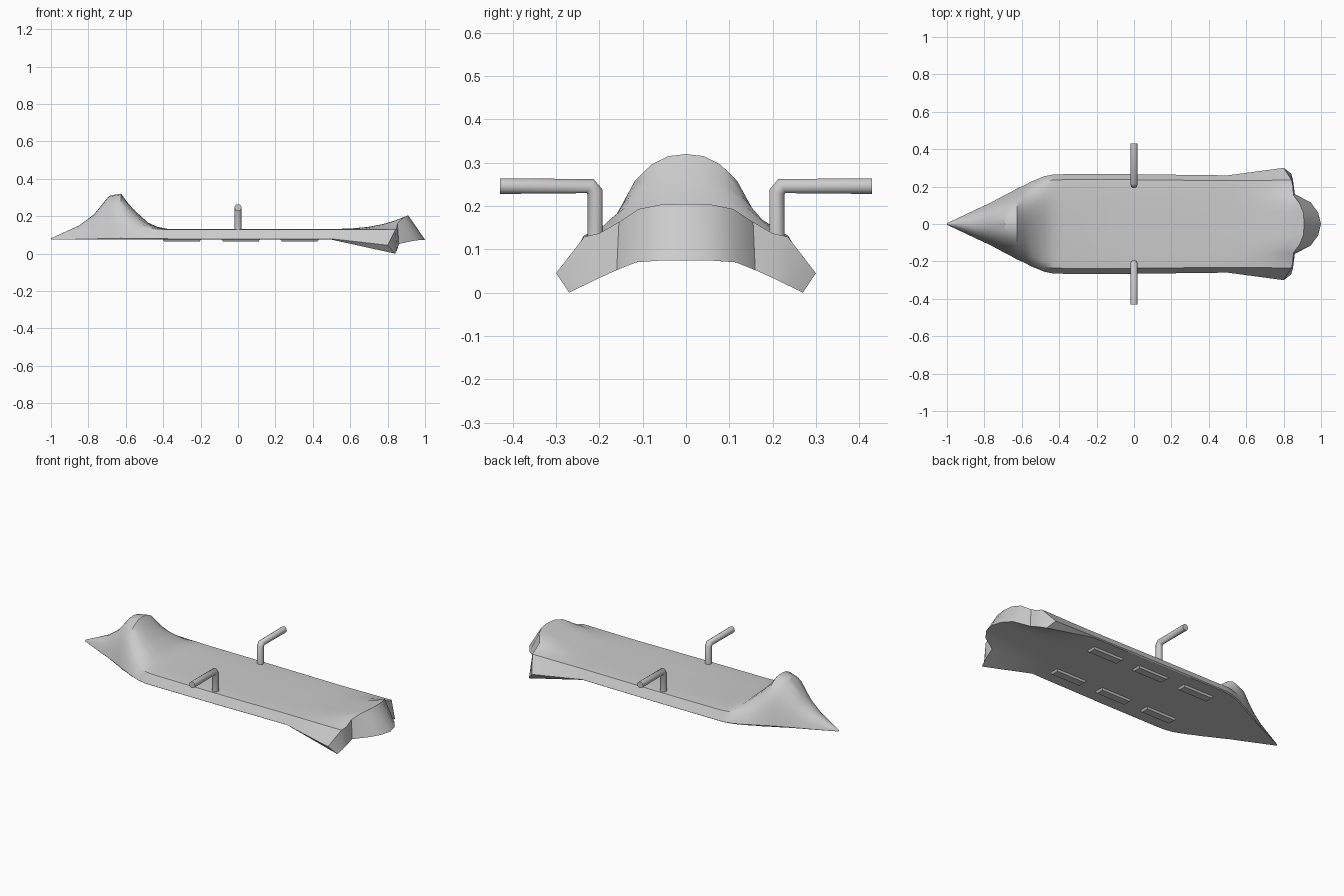
import bpy, bmesh

if "Cube" in bpy.data.objects:
    bpy.data.objects.remove(bpy.data.objects["Cube"])

F = [0, .22, .42, .62, .78, .89, 1]              # width fractions, centre to edge
DECK = [1, 1, 1, .99, .97, .93, .08]             # flat deck height profile
HUMP = [1, .98, .9, .75, .52, .3, .03]           # domed nose height profile
ZB = .075

# x, half width, top height, dome amount
STATIONS = [(-1, .004, .082, 1), (-.85, .075, .15, 1), (-.77, .112, .21, 1),
            (-.69, .155, .308, 1), (-.66, .17, .315, 1), (-.625, .19, .32, 1),
            (-.59, .205, .272, .95), (-.55, .226, .228, .8), (-.48, .255, .165, .4),
            (-.43, .265, .143, .15), (-.38, .266, .133, 0), (0, .266, .132, 0),
            (.25, .263, .132, 0), (.5, .26, .132, 0)]
# end edge of the tail, centre to fin tip
TAIL_TOP = [(.91, 0, .205), (.905, .06, .203), (.885, .11, .193), (.852, .155, .163),
            (.85, .2, .137), (.842, .235, .129), (.80, .30, .045)]
TAIL_BOTTOM = [(1, 0, .074), (.985, .06, .074), (.945, .115, .07), (.86, .16, .052),
               (.855, .2, .034), (.85, .235, .017), (.84, .27, 0)]


def blend_row(a, b, t, ease):
    out = []
    for i, (p, q) in enumerate(zip(a, b)):
        tz = t ** (1 if not ease or i == 6 else 2.6)
        out.append((p[0] + (q[0] - p[0]) * t, p[1] + (q[1] - p[1]) * t,
                    p[2] + (q[2] - p[2]) * tz))
    return out


def new_object(name, bm, angle=.6):
    bmesh.ops.recalc_face_normals(bm, faces=bm.faces)
    me = bpy.data.meshes.new(name)
    bm.to_mesh(me)
    bm.free()
    ob = bpy.data.objects.new(name, me)
    bpy.context.collection.objects.link(ob)
    bpy.ops.object.select_all(action='DESELECT')
    ob.select_set(True)
    bpy.context.view_layer.objects.active = ob
    bpy.ops.object.shade_smooth_by_angle(angle=angle)
    return ob


# Hull: upper and lower rows lofted along x
tops, bottoms = [], []
for x, w, zt, dome in STATIONS:
    tops.append([(x, w * f, ZB + (zt - ZB) * (d + (h - d) * dome))
                 for f, d, h in zip(F, DECK, HUMP)])
    bottoms.append([(x, w * .975 * f, ZB) for f in F])
mid_t, mid_b = tops[-1], bottoms[-1]
for t in (.25, .5, .7, .85, 1):
    tops.append(blend_row(mid_t, TAIL_TOP, t, True))
    bottoms.append(blend_row(mid_b, TAIL_BOTTOM, t, False))

bm = bmesh.new()


def full_row(row):
    pts = [(x, -y, z) for x, y, z in reversed(row[1:])] + row
    return [bm.verts.new(p) for p in pts]


T = [full_row(r) for r in tops]
B = [full_row(r) for r in bottoms]
n = len(T[0])
for i in range(len(T) - 1):
    for j in range(n - 1):
        for G in (T, B):
            bm.faces.new((G[i][j], G[i + 1][j], G[i + 1][j + 1], G[i][j + 1]))
    for j in (0, n - 1):
        bm.faces.new((T[i][j], T[i + 1][j], B[i + 1][j], B[i][j]))
# Nose and tail end walls
for i in (0, -1):
    for j in range(n - 1):
        bm.faces.new((T[i][j], T[i][j + 1], B[i][j + 1], B[i][j]))
new_object("hull", bm)

# Tapered pads under the hull
for k, x in enumerate((-.3, .015, .33)):
    for side in (-1, 1):
        bm = bmesh.new()
        bmesh.ops.create_cube(bm, size=1)
        for v in bm.verts:
            s = 1 if v.co.z > 0 else .88
            sy = 1 if v.co.z > 0 else .7
            v.co = (x + v.co.x * .215 * s, side * .155 + v.co.y * .065 * sy,
                    .073 + v.co.z * .018)
        new_object(f"pad_{k}_{'left' if side < 0 else 'right'}", bm)

# Bent round handles
for side in (-1, 1):
    cu = bpy.data.curves.new("handle", 'CURVE')
    cu.dimensions = '3D'
    cu.bevel_depth = .019
    cu.bevel_resolution = 3
    cu.use_fill_caps = True
    sp = cu.splines.new('POLY')
    path = [(.21, .11), (.21, .232), (.221, .246), (.43, .246)]
    sp.points.add(len(path) - 1)
    for p, (y, z) in zip(sp.points, path):
        p.co = (0, side * y, z, 1)
    ob = bpy.data.objects.new("handle_left" if side < 0 else "handle_right", cu)
    bpy.context.collection.objects.link(ob)
